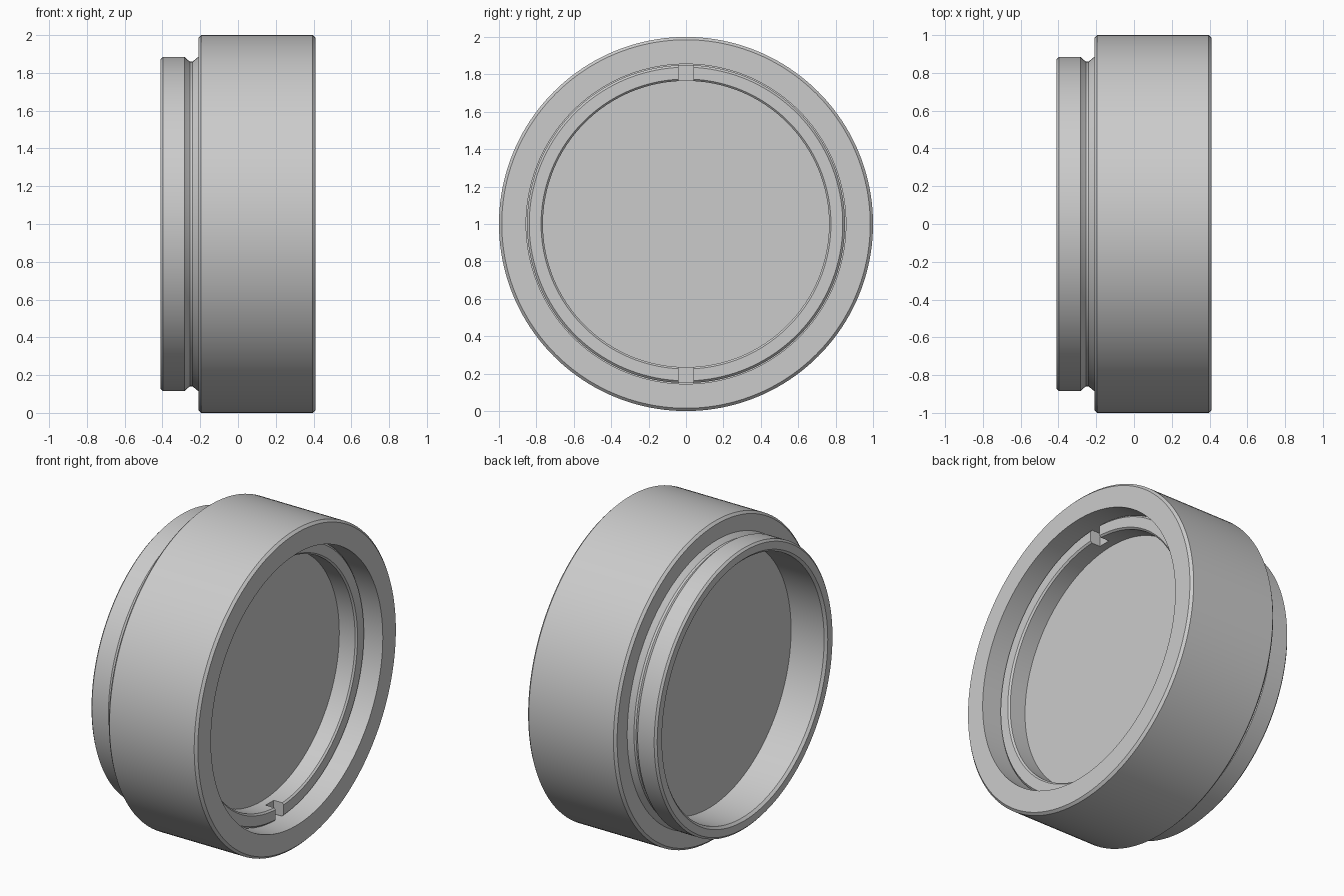
import bpy, bmesh, math

if "Cube" in bpy.data.objects:
    bpy.data.objects.remove(bpy.data.objects["Cube"], do_unlink=True)

grey = bpy.data.materials.new("neutral grey")
grey.use_nodes = True
COLOUR = (0.6, 0.6, 0.6, 1.0)
grey.diffuse_color = COLOUR
grey.node_tree.nodes["Principled BSDF"].inputs["Base Color"].default_value = COLOUR

SEGMENTS = 160


def finish(name, bm):
    bmesh.ops.recalc_face_normals(bm, faces=bm.faces)
    mesh = bpy.data.meshes.new(name)
    bm.to_mesh(mesh)
    bm.free()
    mesh.materials.append(grey)
    ob = bpy.data.objects.new(name, mesh)
    bpy.context.collection.objects.link(ob)
    return ob


def smooth(ob):
    bpy.ops.object.select_all(action="DESELECT")
    ob.select_set(True)
    bpy.context.view_layer.objects.active = ob
    bpy.ops.object.shade_smooth_by_angle(angle=math.radians(25))


def lathe(name, profile):
    """Turn a closed (x, radius) profile around the x axis at z = 1."""
    bm = bmesh.new()
    rings = []
    for i in range(SEGMENTS):
        a = 2 * math.pi * i / SEGMENTS
        rings.append([bm.verts.new((x, r * math.sin(a), 1 + r * math.cos(a)))
                      for x, r in profile])
    n = len(profile)
    for i in range(SEGMENTS):
        a, b = rings[i], rings[(i + 1) % SEGMENTS]
        for j in range(n):
            k = (j + 1) % n
            bm.faces.new((a[j], a[k], b[k], b[j]))
    return finish(name, bm)


# Outer housing with the stepped rear collar, relief groove and open bore
housing = lathe("housing", [
    (0.41, 0.855), (0.41, 0.985), (0.395, 1.0), (-0.195, 1.0), (-0.21, 0.985),
    (-0.21, 0.885), (-0.24, 0.86), (-0.255, 0.86), (-0.27, 0.872),
    (-0.27, 0.872), (-0.283, 0.885), (-0.398, 0.885), (-0.41, 0.872),
    (-0.41, 0.825), (-0.395, 0.81), (-0.15, 0.81), (-0.15, 0.84),
    (0.17, 0.84), (0.17, 0.855)])
bm = bmesh.new()
bm.from_mesh(housing.data)
bmesh.ops.remove_doubles(bm, verts=bm.verts, dist=1e-5)
bm.to_mesh(housing.data)
bm.free()
smooth(housing)

# Solid window disc
bm = bmesh.new()
bmesh.ops.create_cone(bm, cap_ends=True, segments=SEGMENTS,
                      radius1=0.835, radius2=0.835, depth=0.335)
for v in bm.verts:
    x, y, z = v.co
    v.co = (z + 0.0025, y, 1 - x)
window = finish("window_disc", bm)
smooth(window)

# Retaining ring that holds the window
ring = lathe("retaining_ring", [
    (0.16, 0.765), (0.16, 0.85), (0.278, 0.85), (0.29, 0.838),
    (0.29, 0.775), (0.28, 0.765)])

# Spanner slots at the top and bottom of the ring
bm = bmesh.new()
for side in (1, -1):
    made = bmesh.ops.create_cube(bm, size=1)
    for v in made["verts"]:
        v.co.x = 0.29 + v.co.x * 0.14
        v.co.y *= 0.08
        v.co.z = 1 + side * 0.8 + v.co.z * 0.2
cutter = finish("slot_cutter", bm)
cut = ring.modifiers.new("slots", "BOOLEAN")
cut.operation = "DIFFERENCE"
cut.solver = "EXACT"
cut.object = cutter
bpy.context.view_layer.objects.active = ring
ring.select_set(True)
bpy.ops.object.modifier_apply(modifier=cut.name)
bpy.data.objects.remove(cutter, do_unlink=True)
smooth(ring)
